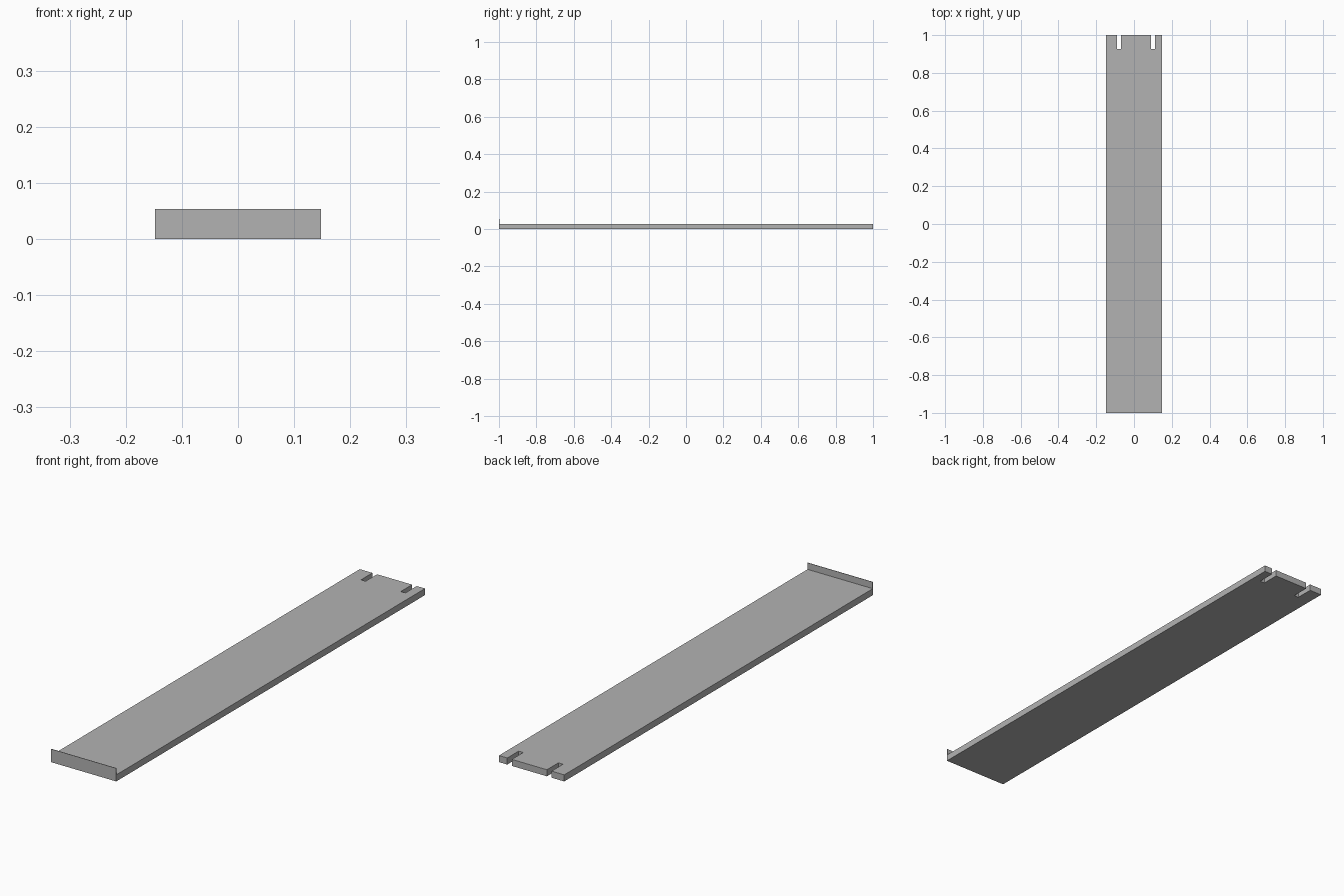
import bpy
import bmesh

cube = bpy.data.objects.get("Cube")
if cube:
    bpy.data.objects.remove(cube, do_unlink=True)

HALF_W, HALF_L = 0.148, 1.0
SHELF_H, LIP_H, LIP_T = 0.027, 0.054, 0.002
SLOT_W, SLOT_END = 0.021, 0.926
SLOT_CENTRES = (0.1, -0.08)

grey = bpy.data.materials.new("plain grey")
colour = (0.45, 0.45, 0.45, 1)
grey.diffuse_color = colour
grey.use_nodes = True
grey.node_tree.nodes["Principled BSDF"].inputs["Base Color"].default_value = colour


def extrude_outline(name, outline, height):
    """Raise a flat outline from the floor into a solid part."""
    bm = bmesh.new()
    face = bm.faces.new([bm.verts.new((x, y, 0)) for x, y in outline])
    raised = bmesh.ops.extrude_face_region(bm, geom=[face], use_keep_orig=True)
    top = [v for v in raised["geom"] if isinstance(v, bmesh.types.BMVert)]
    bmesh.ops.translate(bm, verts=top, vec=(0, 0, height))
    bmesh.ops.recalc_face_normals(bm, faces=bm.faces)
    mesh = bpy.data.meshes.new(name)
    bm.to_mesh(mesh)
    bm.free()
    mesh.materials.append(grey)
    obj = bpy.data.objects.new(name, mesh)
    bpy.context.collection.objects.link(obj)
    return obj


# Long board, with two open slots in its back edge
front = -HALF_L + LIP_T
board = [(-HALF_W, front), (HALF_W, front), (HALF_W, HALF_L)]
for x in SLOT_CENTRES:
    right, left = x + SLOT_W / 2, x - SLOT_W / 2
    board += [(right, HALF_L), (right, SLOT_END), (left, SLOT_END), (left, HALF_L)]
board.append((-HALF_W, HALF_L))
extrude_outline("shelf_board", board, SHELF_H)

# Thin upright lip across the front
lip = [(-HALF_W, -HALF_L), (HALF_W, -HALF_L), (HALF_W, front), (-HALF_W, front)]
extrude_outline("front_lip", lip, LIP_H)
